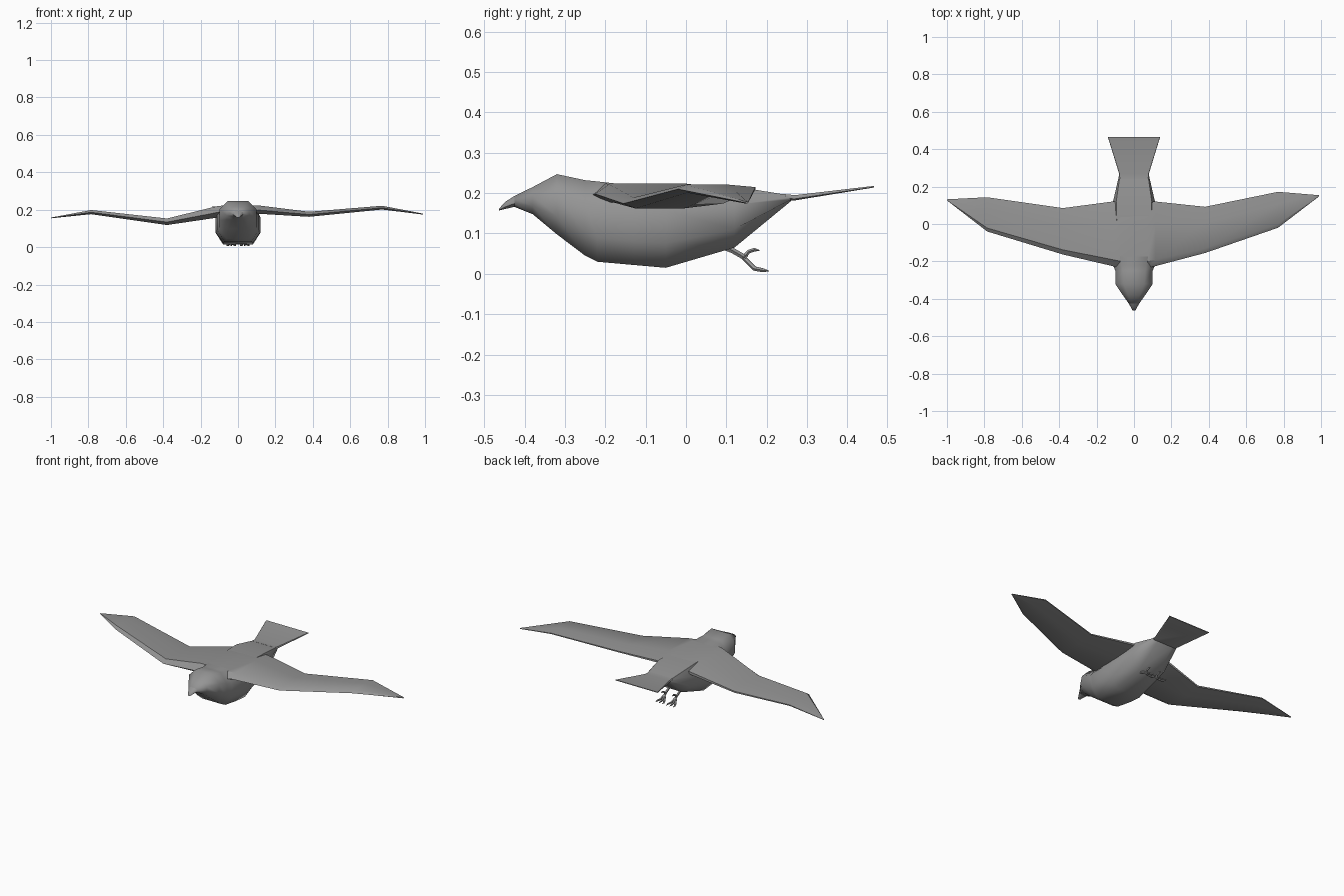
import bpy, bmesh, math
from mathutils import Vector

cube = bpy.data.objects.get("Cube")
if cube:
    bpy.data.objects.remove(cube, do_unlink=True)

grey = bpy.data.materials.new("feather_grey")
grey.use_nodes = True
colour = (0.3, 0.3, 0.3, 1)
grey.diffuse_color = colour
bsdf = next(n for n in grey.node_tree.nodes if n.type == 'BSDF_PRINCIPLED')
bsdf.inputs["Base Color"].default_value = colour
bsdf.inputs["Roughness"].default_value = 0.8


def loft(name, rings, angle):
    """Skin a run of equal-sized closed rings and cap both ends."""
    bm = bmesh.new()
    loops = [[bm.verts.new(p) for p in ring] for ring in rings]
    for a, b in zip(loops, loops[1:]):
        for i in range(len(a)):
            j = (i + 1) % len(a)
            bm.faces.new((a[i], a[j], b[j], b[i]))
    bm.faces.new(loops[0])
    bm.faces.new(loops[-1])
    bmesh.ops.recalc_face_normals(bm, faces=bm.faces)
    mesh = bpy.data.meshes.new(name)
    bm.to_mesh(mesh)
    bm.free()
    mesh.materials.append(grey)
    obj = bpy.data.objects.new(name, mesh)
    bpy.context.collection.objects.link(obj)
    bpy.ops.object.select_all(action='DESELECT')
    obj.select_set(True)
    bpy.context.view_layer.objects.active = obj
    bpy.ops.object.shade_smooth_by_angle(angle=math.radians(angle))
    return obj


def body_ring(y, top, bottom, half, top_half, low_half):
    """Eight-sided cross-section of the body."""
    h = top - bottom
    right = [(top_half, top), (half, top - h * 0.3),
             (half, bottom + h * 0.3), (low_half, bottom)]
    return [(x, y, z) for x, z in right] + [(-x, y, z) for x, z in reversed(right)]


# Head, breast and belly: y, top, bottom, half width, top and bottom half widths
body = [(-0.25, 0.232, 0.045, 0.1, 0.06, 0.06),
        (-0.22, 0.229, 0.03, 0.112, 0.065, 0.07),
        (-0.13, 0.219, 0.022, 0.12, 0.085, 0.08),
        (-0.05, 0.219, 0.015, 0.12, 0.09, 0.08),
        (0.12, 0.217, 0.065, 0.112, 0.095, 0.06),
        (0.26, 0.194, 0.18, 0.08, 0.075, 0.05)]
head = [(-0.425, 0.193, 0.166, 0.028, 0.014, 0.014),
        (-0.38, 0.215, 0.148, 0.06, 0.032, 0.03),
        (-0.32, 0.247, 0.098, 0.1, 0.055, 0.05)]
loft("body", [body_ring(*r) for r in head + body], 60)

# Hooked beak
beak = [(-0.463, 0.162, 0.157, 0.008, 0.004, 0.004),
        (-0.447, 0.179, 0.161, 0.016, 0.008, 0.01),
        (-0.425, 0.193, 0.166, 0.028, 0.014, 0.014)]
loft("beak", [body_ring(*r) for r in beak], 60)

# Flat fanned tail
tail = [(0.24, 0.198, 0.182, 0.082, 0.075, 0.07),
        (0.27, 0.195, 0.182, 0.08, 0.078, 0.075),
        (0.466, 0.218, 0.214, 0.14, 0.139, 0.139)]
loft("tail", [body_ring(*r) for r in tail], 40)


def wing_ring(x, front, back, top, bottom):
    """Thin wing section with a bevelled leading edge."""
    chord, h = back - front, top - bottom
    mid = bottom + h * 0.45
    return [(x, front, mid), (x, front + chord * 0.1, top),
            (x, front + chord * 0.65, top), (x, back, mid + h * 0.25),
            (x, back, mid), (x, front + chord * 0.6, bottom),
            (x, front + chord * 0.12, bottom)]


# Wings, the right one dipping lower: x, leading edge, trailing edge, top, bottom
left = [(0.0, -0.235, 0.12, 0.224, 0.17),
        (0.07, -0.235, 0.12, 0.224, 0.17),
        (0.115, -0.225, 0.12, 0.222, 0.178),
        (0.38, -0.155, 0.092, 0.189, 0.162),
        (0.77, -0.02, 0.172, 0.221, 0.201),
        (0.99, 0.148, 0.154, 0.179, 0.174)]
right = [(-0.0, -0.235, 0.12, 0.224, 0.17),
         (-0.07, -0.235, 0.12, 0.224, 0.165),
         (-0.115, -0.225, 0.12, 0.218, 0.157),
         (-0.38, -0.163, 0.085, 0.153, 0.118),
         (-0.785, -0.04, 0.143, 0.198, 0.176),
         (-1.0, 0.126, 0.132, 0.158, 0.154)]
loft("left_wing", [wing_ring(*r) for r in left], 35)
loft("right_wing", [wing_ring(*r) for r in right], 35)


def tube(name, points, radii):
    """Five-sided tapering tube along a path."""
    points = [Vector(p) for p in points]
    rings = []
    for i, p in enumerate(points):
        d = points[min(i + 1, len(points) - 1)] - points[max(i - 1, 0)]
        side = d.cross(Vector((0, 0, 1))).normalized()
        up = side.cross(d).normalized()
        turns = [2 * math.pi * k / 5 for k in range(5)]
        rings.append([p + radii[i] * (side * math.cos(t) + up * math.sin(t))
                      for t in turns])
    loft(name, rings, 60)


# Trailing legs with three front toes and one raised hind toe
for side, s in (("left", 1), ("right", -1)):
    x = 0.036 * s
    tube(side + "_leg", [(x, 0.08, 0.075), (x, 0.115, 0.058), (x, 0.15, 0.038)],
         [0.011, 0.007, 0.007])
    for toe, spread in (("inner", -0.022), ("middle", 0), ("outer", 0.022)):
        tube(f"{side}_{toe}_toe",
             [(x, 0.143, 0.04), (x + spread * 0.6, 0.17, 0.013),
              (x + spread, 0.19, 0.009), (x + spread, 0.206, 0.007)],
             [0.006, 0.006, 0.005, 0.001])
    tube(side + "_hind_toe",
         [(x, 0.143, 0.04), (x, 0.155, 0.055), (x, 0.17, 0.06), (x, 0.182, 0.058)],
         [0.006, 0.005, 0.005, 0.001])
